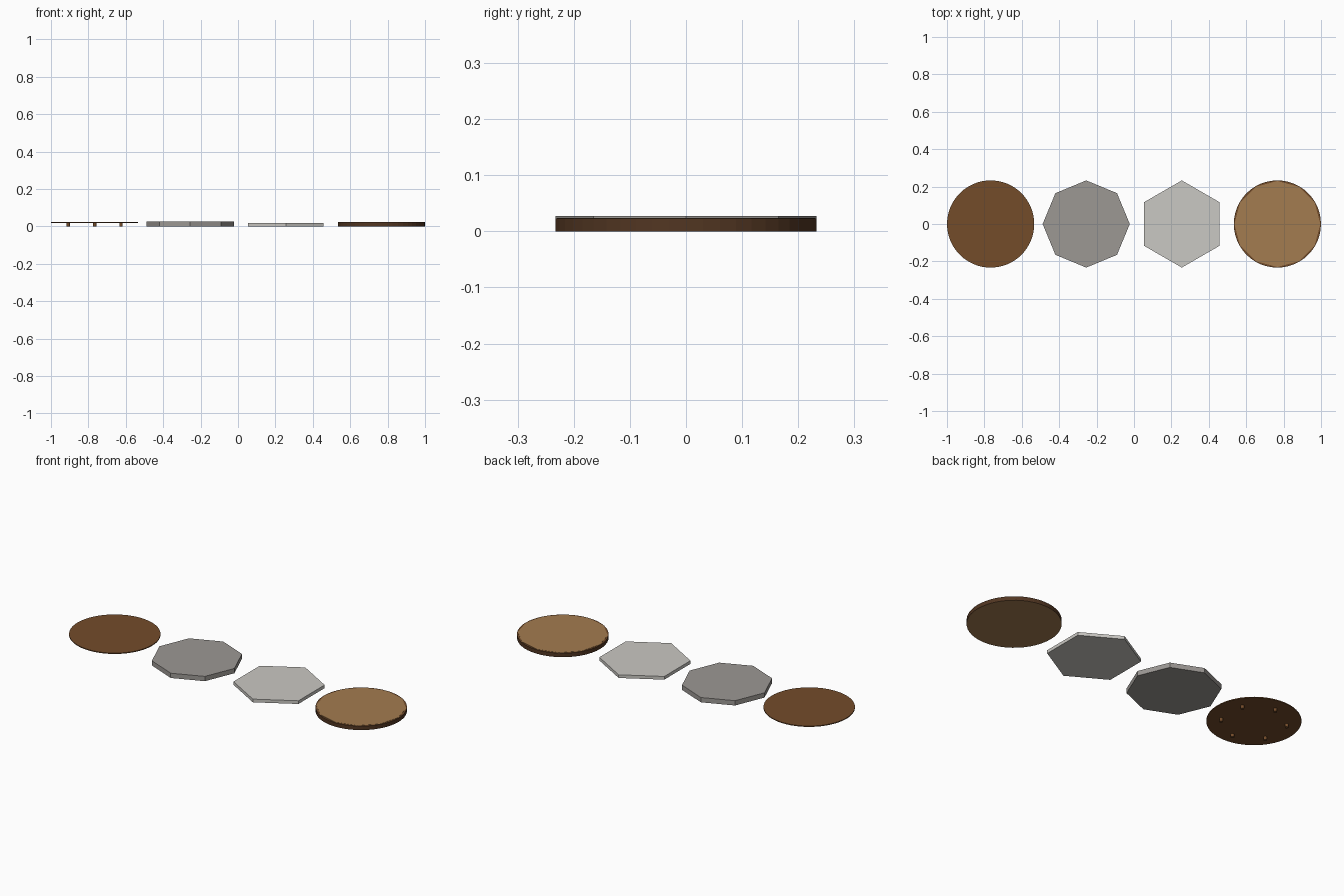
import bpy, bmesh
from math import cos, sin, pi, radians

cube = bpy.data.objects.get("Cube")
if cube:
    bpy.data.objects.remove(cube)


def material(name, rgb):
    linear = [((c / 255 + 0.055) / 1.055) ** 2.4 for c in rgb] + [1]
    m = bpy.data.materials.new(name)
    m.use_nodes = True
    m.diffuse_color = linear
    m.node_tree.nodes["Principled BSDF"].inputs["Base Color"].default_value = linear
    return m


BROWN = material("brown wood", (116, 76, 42))
GREY = material("grey stone", (156, 152, 148))
PALE = material("pale stone", (202, 200, 195))
TAN = material("cut wood", (164, 124, 80))
BARK = material("dark bark", (82, 54, 34))


def prism(name, x, y, radius, low, high, sides, mats, turn=0):
    """Upright prism with its first corner at the given angle."""
    bm = bmesh.new()
    ring = [bm.verts.new((x + radius * cos(turn + 2 * pi * i / sides),
                          y + radius * sin(turn + 2 * pi * i / sides), low))
            for i in range(sides)]
    base = bm.faces.new(ring)
    top = bmesh.ops.extrude_face_region(bm, geom=[base])["geom"]
    bmesh.ops.translate(bm, vec=(0, 0, high - low),
                        verts=[v for v in top if isinstance(v, bmesh.types.BMVert)])
    bmesh.ops.recalc_face_normals(bm, faces=bm.faces)
    # side walls take the last material, the two caps the first
    for f in bm.faces:
        f.material_index = 0 if abs(f.normal.z) > 0.5 else len(mats) - 1
    mesh = bpy.data.meshes.new(name)
    bm.to_mesh(mesh)
    bm.free()
    for m in mats:
        mesh.materials.append(m)
    obj = bpy.data.objects.new(name, mesh)
    bpy.context.collection.objects.link(obj)
    return obj


R = 0.233
STEP = 0.511
left, mid_left, mid_right, right = [STEP * k - 1.5 * STEP for k in range(4)]

# thin wooden disc on six short pegs
prism("thin_disc", left, 0, R, 0.018, 0.023, 64, [BROWN])
for i in range(6):
    a = radians(30 + 60 * i)
    prism(f"peg_{i + 1}", left + 0.163 * cos(a), 0.163 * sin(a), 0.009, 0, 0.018, 12, [BROWN])

# stone slabs
prism("octagon_slab", mid_left, 0, R, 0, 0.027, 8, [GREY])
prism("hexagon_slab", mid_right, 0, R, 0, 0.018, 6, [PALE], radians(90))

# log slice: bark wall, brown top rim, pale cut face
log = prism("log_slice", right, 0, R, 0, 0.0225, 48, [TAN, BARK, BROWN])
for f in log.data.polygons:
    f.material_index = 1 if abs(f.normal.z) < 0.5 else (2 if f.normal.z > 0 else 0)
prism("cut_face", right, 0, R - 0.003, 0.0225, 0.0235, 12, [TAN])
